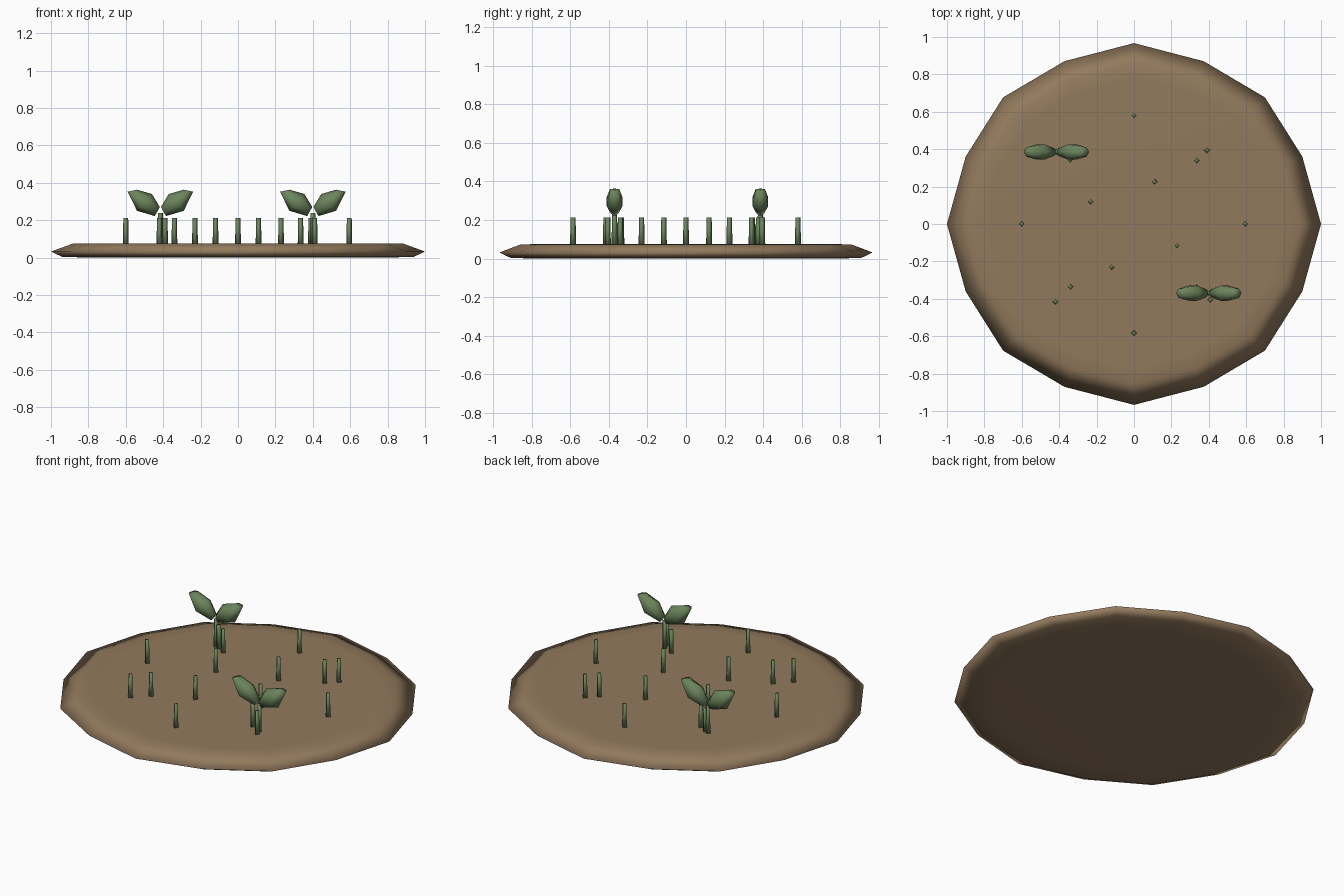
import bpy
import bmesh
from math import cos, sin, tau
from mathutils import Vector

cube = bpy.data.objects.get("Cube")
if cube:
    bpy.data.objects.remove(cube)


def material(name, rgb):
    m = bpy.data.materials.new(name)
    m.use_nodes = True
    color = (*rgb, 1)
    m.diffuse_color = color
    m.node_tree.nodes["Principled BSDF"].inputs["Base Color"].default_value = color
    return m


SOIL = material("soil brown", (0.29, 0.195, 0.11))
LEAF = material("leaf green", (0.147, 0.234, 0.107))


def loft(name, rings, mat):
    """Skin a closed solid through rings that have equal point counts."""
    bm = bmesh.new()
    loops = [[bm.verts.new(p) for p in ring] for ring in rings]
    n = len(loops[0])
    for a, b in zip(loops, loops[1:]):
        for i in range(n):
            j = (i + 1) % n
            bm.faces.new((a[i], a[j], b[j], b[i]))
    bm.faces.new(loops[0])
    bm.faces.new(loops[-1])
    bmesh.ops.recalc_face_normals(bm, faces=bm.faces)
    for f in bm.faces:
        f.smooth = True
    mesh = bpy.data.meshes.new(name)
    bm.to_mesh(mesh)
    bm.free()
    mesh.materials.append(mat)
    obj = bpy.data.objects.new(name, mesh)
    bpy.context.collection.objects.link(obj)
    return obj


# Soil patch: a slightly uneven sixteen-sided disc with a pointed rim
def soil_ring(radius, z):
    wobble = (1, 0.974, 0.99, 0.974)
    return [(radius * wobble[i % 4] * cos(tau * i / 16),
             radius * wobble[i % 4] * sin(tau * i / 16) * 0.967, z) for i in range(16)]


profile = [(0.8, 0), (0.94, 0.004), (1, 0.032), (0.885, 0.074), (0.8, 0.075)]
loft("soil_patch", [soil_ring(r, z) for r, z in profile], SOIL)


# Four-sided shoots, diamond-shaped from above
def shoot(name, x, y, top):
    def ring(r, z):
        return [(x + r * cos(tau * i / 4), y + r * sin(tau * i / 4), z) for i in range(4)]
    loft(name, [ring(0.016, 0.06), ring(0.013, top)], LEAF)


SHOOTS = [(0, 0.58), (-0.6, 0), (0.595, 0), (0, -0.585), (0.39, 0.395),
          (0.335, 0.34), (0.11, 0.225), (-0.23, 0.12), (0.23, -0.115),
          (-0.12, -0.23), (-0.34, -0.335), (-0.42, -0.415), (0.41, -0.405),
          (-0.34, 0.345), (0.335, -0.34), (-0.39, 0.375)]
for k, (x, y) in enumerate(SHOOTS):
    shoot(f"shoot_{k + 1}", x, y, 0.212)


# Sprouts: a taller stem carrying a mirrored pair of thick leaves
LEAF_RINGS = [((0.003, 0.27), (0.03, 0.222), 0.02),
              ((0.045, 0.34), (0.125, 0.25), 0.041),
              ((0.125, 0.363), (0.175, 0.352), 0.024)]


def leaf(name, x, y, side):
    rings = []
    for upper, lower, depth in LEAF_RINGS:
        p, q = Vector((upper[0], 0, upper[1])), Vector((lower[0], 0, lower[1]))
        mid, half = (p + q) / 2, (p - q) / 2
        ring = []
        for i in range(6):
            a = tau * i / 6
            v = mid + half * cos(a) + Vector((0, depth * sin(a) / sin(tau / 6), 0))
            ring.append((x + side * v.x, y + v.y, v.z))
        rings.append(ring)
    loft(name, rings, LEAF)


for label, x, y in (("back", -0.415, 0.385), ("front", 0.4, -0.37)):
    shoot(f"{label}_sprout_stem", x, y, 0.238)
    for word, side in (("left", 1), ("right", -1)):
        leaf(f"{label}_sprout_{word}_leaf", x, y, side)
